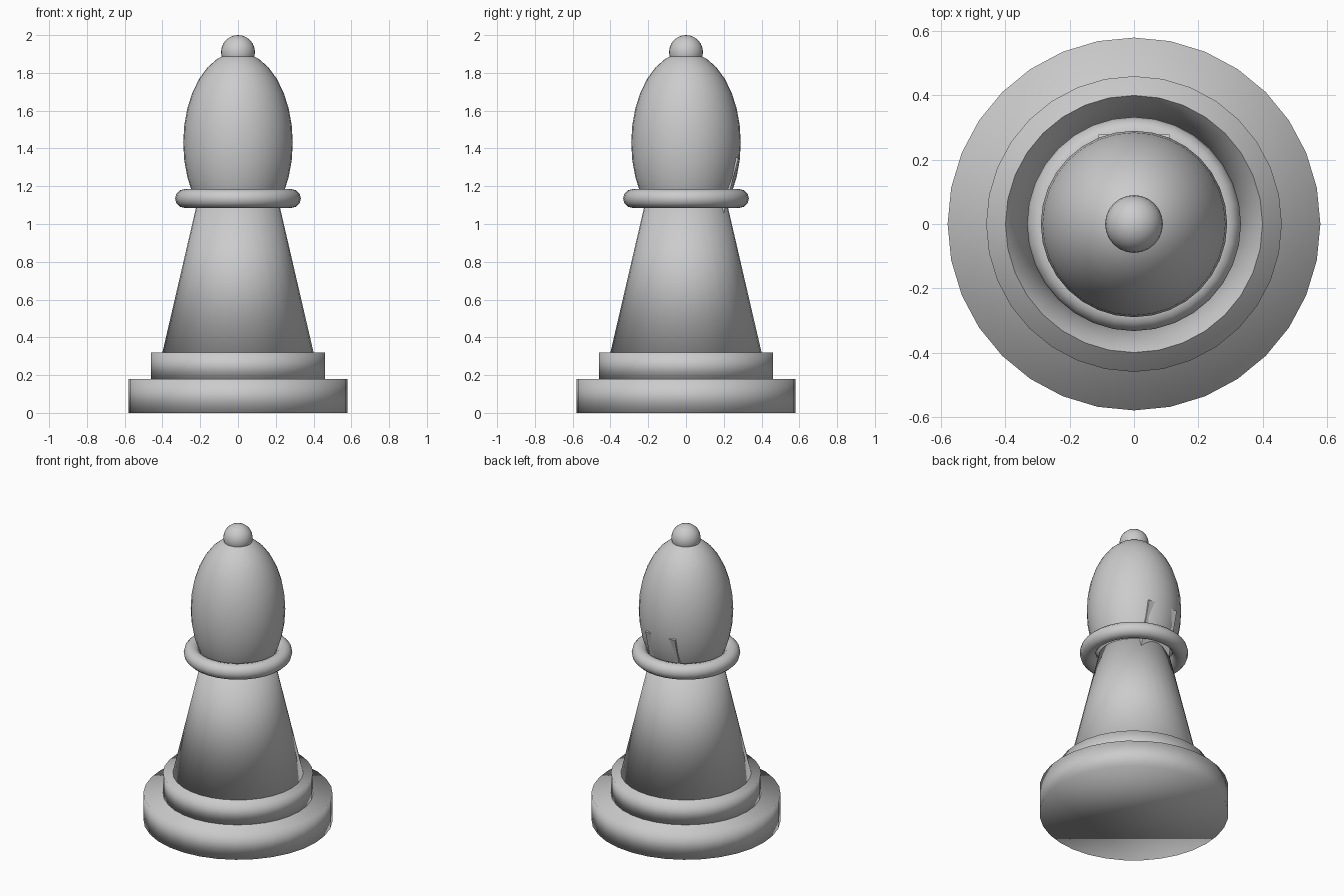
import bpy

if "Cube" in bpy.data.objects:
    bpy.data.objects.remove(bpy.data.objects["Cube"])


def finish(name):
    ob = bpy.context.object
    ob.name = name
    bpy.ops.object.shade_smooth()
    return ob


def frustum(name, r_bottom, r_top, z0, z1):
    bpy.ops.mesh.primitive_cone_add(vertices=32, radius1=r_bottom, radius2=r_top,
                                    depth=z1 - z0, location=(0, 0, (z0 + z1) / 2))
    return finish(name)


def ball(name, radius, half_height, z, segments, rings):
    bpy.ops.mesh.primitive_uv_sphere_add(segments=segments, ring_count=rings,
                                         radius=1, location=(0, 0, z))
    bpy.context.object.scale = (radius, radius, half_height)
    return finish(name)


# Stepped foot and tapering body
frustum("base", 0.58, 0.58, 0.0, 0.18)
frustum("base_step", 0.46, 0.46, 0.18, 0.32)
frustum("body", 0.40, 0.21, 0.32, 1.14)

# Rounded ring under the head
bpy.ops.mesh.primitive_torus_add(major_radius=0.283, minor_radius=0.05,
                                 major_segments=32, minor_segments=12,
                                 location=(0, 0, 1.135))
finish("collar")

# Egg-shaped head and its small knob
ball("head", 0.29, 0.48, 1.43, 32, 16)
ball("knob", 0.09, 0.09, 1.91, 24, 12)

# Tilted slot block in the back of the head; only its corners break the surface
bpy.ops.mesh.primitive_cube_add(size=1, location=(0, 0.215, 1.21),
                                rotation=(-0.26, 0, 0))
slot = bpy.context.object
slot.name = "head_slot"
slot.scale = (0.22, 0.05, 0.30)
